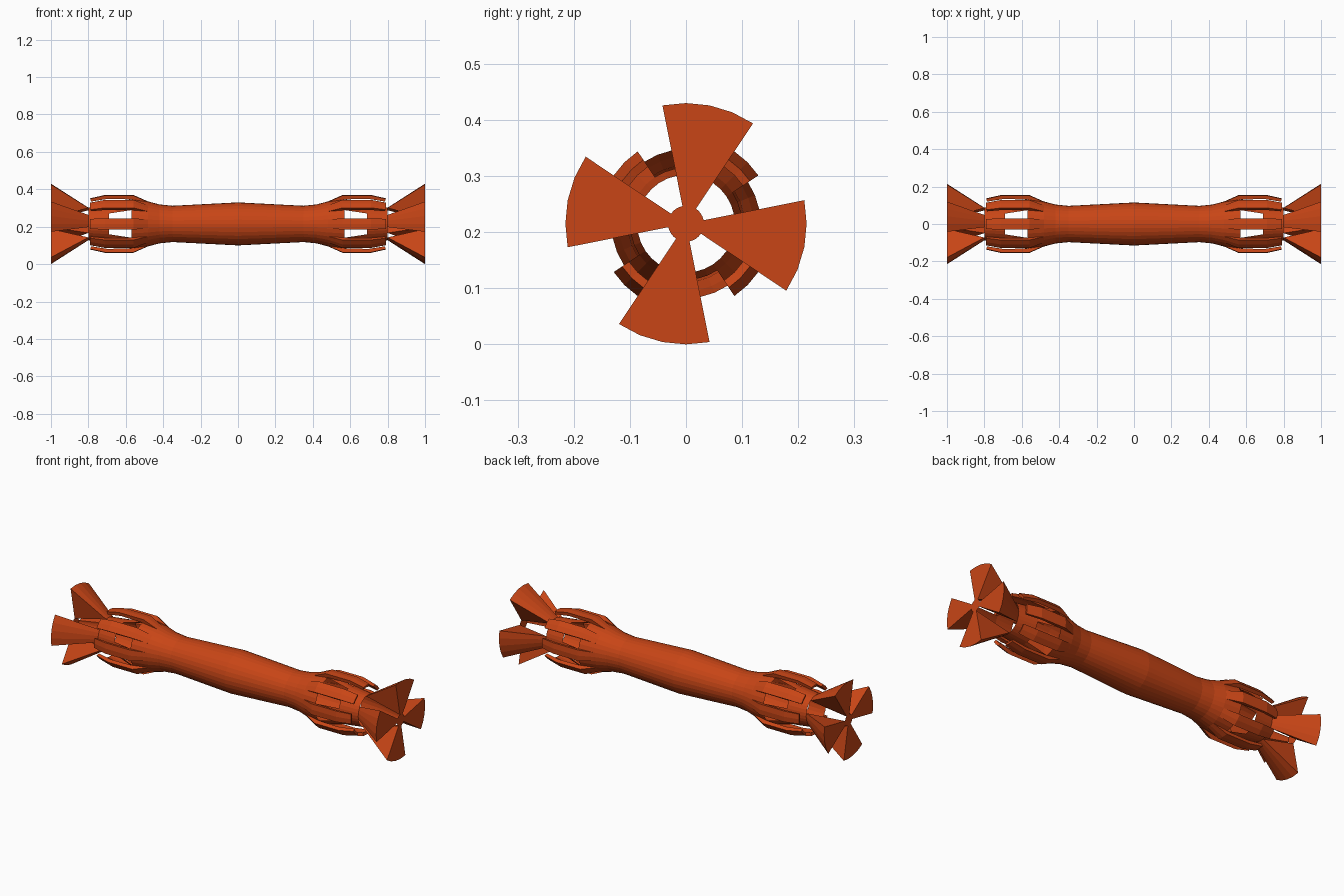
import bpy, bmesh, math

if "Cube" in bpy.data.objects:
    bpy.data.objects.remove(bpy.data.objects["Cube"])

SEG = 32            # facets around the tube
CZ = 0.215          # height of the long axis

mat = bpy.data.materials.new("orange")
mat.diffuse_color = (0.58, 0.06, 0.008, 1)
mat.use_nodes = True
mat.node_tree.nodes["Principled BSDF"].inputs["Base Color"].default_value = mat.diffuse_color


def lathe(name, profile, groups, closed=False):
    """Spin an (x, r) profile about the long axis, only over groups of
    (first facet, facet count); closed profiles get capped solid ends."""
    bm = bmesh.new()
    for start, count in groups:
        full = count == SEG
        rows = []
        for k in range(count if full else count + 1):
            a = 2 * math.pi * (start + k) / SEG
            rows.append([bm.verts.new((x, r * math.cos(a), CZ + r * math.sin(a)))
                         for x, r in profile])
        n = len(profile)
        for k in range(count):
            r0, r1 = rows[k], rows[(k + 1) % len(rows)]
            for j in range(n if closed else n - 1):
                m = (j + 1) % n
                bm.faces.new((r0[j], r0[m], r1[m], r1[j]))
        if closed and not full:
            bm.faces.new(rows[0])
            bm.faces.new(rows[-1][::-1])
    bmesh.ops.recalc_face_normals(bm, faces=bm.faces)
    return finish(name, bm)


def finish(name, bm):
    me = bpy.data.meshes.new(name)
    bm.to_mesh(me)
    bm.free()
    ob = bpy.data.objects.new(name, me)
    bpy.context.collection.objects.link(ob)
    me.materials.append(mat)
    mod = ob.modifiers.new("Mirror", 'MIRROR')
    mod.use_axis = (True, False, False)
    return ob


ALL = [(0, SEG)]
SLATS = [(4 * i - 1, 2) for i in range(8)]     # every 45 degrees
BLADES = [(8 * i - 3, 4) for i in range(4)]    # every 90 degrees

# open hollow main tube, waisted then flaring
lathe("main_tube", [(0, .115), (.35, .097), (.42, .104), (.48, .12), (.57, .133)], ALL)

# narrow bars between the windows, joining tube to neck ring
lathe("window_bars", [(.57, .133), (.69, .10)], SLATS)

# ring that carries the end blades
lathe("neck_ring", [(.69, .10), (.80, .087)], ALL)

# raised slats arching over the windows
lathe("outer_slats", [(.47, .115), (.56, .155), (.71, .155), (.79, .137),
                      (.785, .122), (.70, .136), (.58, .134)], SLATS, closed=True)

# flared solid end blades
lathe("end_blades", [(.80, .087), (1, .215), (1, .032)], BLADES, closed=True)

# small disc where the blades meet
bm = bmesh.new()
bm.faces.new([bm.verts.new((1, .032 * math.cos(2 * math.pi * k / SEG),
                            CZ + .032 * math.sin(2 * math.pi * k / SEG)))
              for k in range(SEG)])
finish("end_hub", bm)
